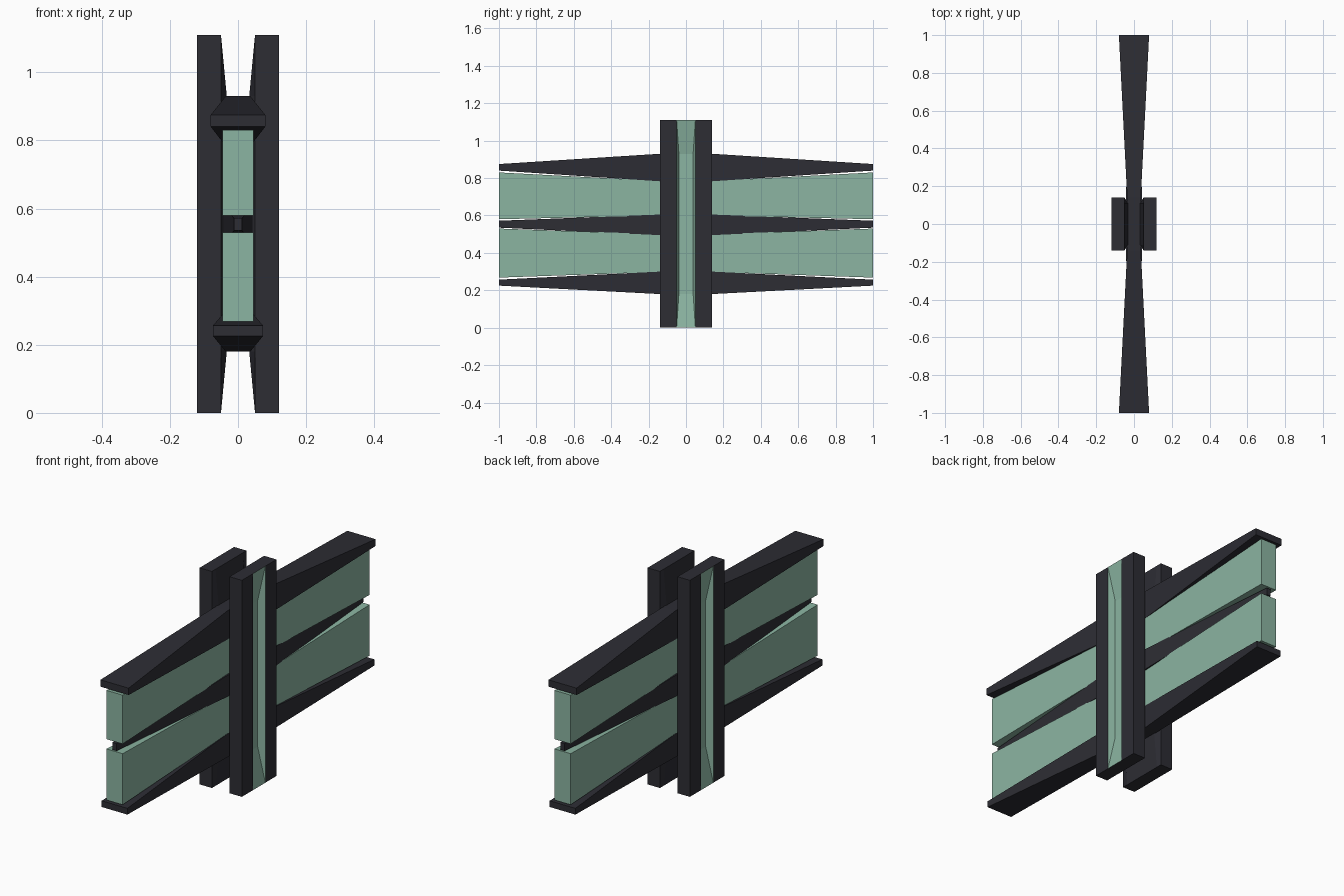
import bpy, bmesh

if "Cube" in bpy.data.objects:
    bpy.data.objects.remove(bpy.data.objects["Cube"])


def material(name, rgb):
    m = bpy.data.materials.new(name)
    m.diffuse_color = (*rgb, 1)
    m.use_nodes = True
    m.node_tree.nodes["Principled BSDF"].inputs["Base Color"].default_value = m.diffuse_color
    return m


DARK = material("dark charcoal", (0.026, 0.026, 0.034))
GREEN = material("pale green", (0.26, 0.46, 0.36))


def loft(name, rings, mats, green_sides=()):
    """Join equal closed rings of points into a capped solid."""
    bm = bmesh.new()
    rows = [[bm.verts.new(p) for p in ring] for ring in rings]
    n = len(rows[0])
    for a, b in zip(rows, rows[1:]):
        for i in range(n):
            j = (i + 1) % n
            f = bm.faces.new((a[i], a[j], b[j], b[i]))
            f.material_index = 1 if i in green_sides else 0
    bm.faces.new(rows[0])
    bm.faces.new(rows[-1])
    bmesh.ops.remove_doubles(bm, verts=bm.verts[:], dist=0.0005)
    bmesh.ops.recalc_face_normals(bm, faces=bm.faces[:])
    me = bpy.data.meshes.new(name)
    bm.to_mesh(me)
    bm.free()
    for m in mats:
        me.materials.append(m)
    ob = bpy.data.objects.new(name, me)
    bpy.context.collection.objects.link(ob)
    return ob


def bar(name, mat, mid, end):
    """Bar along y; mid and end are (half width, bottom z, top z)."""
    rings = []
    for y, (w, lo, hi) in ((-1, end), (-0.14, mid), (0.14, mid), (1, end)):
        rings.append([(-w, y, lo), (w, y, lo), (w, y, hi), (-w, y, hi)])
    return loft(name, rings, [mat])


# Horizontal dark rails: outer ones flare, the middle one narrows to a tip
bar("top_rail", DARK, (0.036, 0.783, 0.93), (0.08, 0.84, 0.875))
bar("middle_rail", DARK, (0.043, 0.495, 0.605), (0.012, 0.535, 0.572))
bar("bottom_rail", DARK, (0.036, 0.18, 0.30), (0.073, 0.225, 0.257))

# Green planks filling the space between the rails
bar("upper_plank", GREEN, (0.035, 0.60, 0.785), (0.046, 0.58, 0.83))
bar("lower_plank", GREEN, (0.035, 0.298, 0.50), (0.046, 0.268, 0.53))


# Upright posts: green groove ramping in on the outside, bulge on the inside
def post_ring(s, z, groove, half, inner):
    pts = [(0.12, -0.14), (0.12, -0.05), (groove, -half), (groove, half),
           (0.12, 0.05), (0.12, 0.14), (0.05, 0.14), (inner, 0.11),
           (inner, -0.11), (0.05, -0.14)]
    return [(s * x, y, z) for x, y in pts]


for side, s in (("right", 1), ("left", -1)):
    rings = [post_ring(s, 0, 0.12, 0.05, 0.05),
             post_ring(s, 0.18, 0.085, 0.038, 0.033),
             post_ring(s, 0.93, 0.085, 0.038, 0.033),
             post_ring(s, 1.11, 0.12, 0.05, 0.05)]
    loft(side + "_post", rings, [DARK, GREEN], green_sides=(1, 2, 3))
